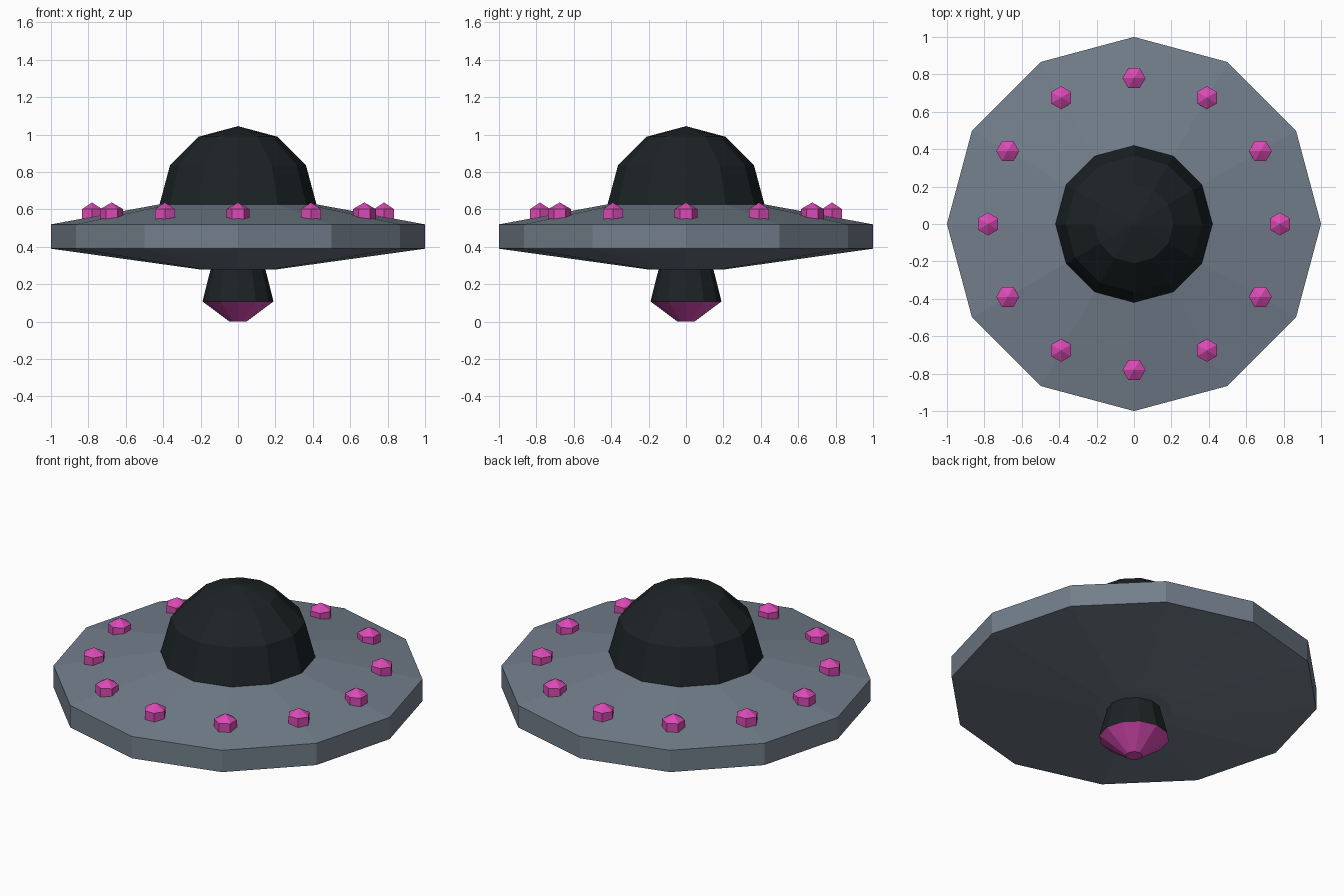
import bpy, bmesh, math
from mathutils import Matrix

if "Cube" in bpy.data.objects:
    bpy.data.objects.remove(bpy.data.objects["Cube"])

SIDES = 12


def material(name, color):
    m = bpy.data.materials.new(name)
    m.diffuse_color = (*color, 1)
    m.use_nodes = True
    m.node_tree.nodes["Principled BSDF"].inputs["Base Color"].default_value = m.diffuse_color
    return m


SLATE = material("slate", (0.17, 0.21, 0.26))
BLACK = material("black", (0.012, 0.017, 0.019))
PINK = material("pink", (0.70, 0.07, 0.46))


def finish(name, bm, mat):
    bmesh.ops.recalc_face_normals(bm, faces=bm.faces)
    me = bpy.data.meshes.new(name)
    bm.to_mesh(me)
    bm.free()
    me.materials.append(mat)
    ob = bpy.data.objects.new(name, me)
    bpy.context.collection.objects.link(ob)
    return ob


def lathe(name, profile, mat):
    """Turn (radius, z) points around z into a closed faceted solid."""
    bm = bmesh.new()
    rings = []
    for r, z in profile:
        n = SIDES if r > 0 else 1
        rings.append([bm.verts.new((r * math.cos(i * math.tau / SIDES),
                                    r * math.sin(i * math.tau / SIDES), z)) for i in range(n)])
    for a, b in zip(rings, rings[1:]):
        for i in range(SIDES):
            j = (i + 1) % SIDES
            corners = [a[i % len(a)], a[j % len(a)], b[j % len(b)], b[i % len(b)]]
            bm.faces.new(list(dict.fromkeys(corners)))
    for ring in (rings[0], rings[-1]):
        if len(ring) > 1:
            bm.faces.new(ring)
    return finish(name, bm, mat)


# Saucer body
lathe("saucer_hull", [(0.21, 0.28), (1, 0.39), (1, 0.52), (0.42, 0.627)], SLATE)

# Cockpit dome: faceted hemisphere
R = 0.42
lathe("cockpit_dome", [(R, 0.62)] + [(R * math.cos(math.radians(a)), 0.625 + R * math.sin(math.radians(a)))
                                     for a in (0, 30, 60)] + [(0, 1.045)], BLACK)

# Beam emitter and its glowing tip
lathe("emitter_housing", [(0.19, 0.108), (0.145, 0.285)], BLACK)
lathe("emitter_tip", [(0.045, 0.0), (0.19, 0.108)], PINK)

# Ring of rim lights, each turned to face outward
for k in range(SIDES):
    bm = bmesh.new()
    bmesh.ops.create_uvsphere(bm, u_segments=6, v_segments=3, radius=0.071)
    turn = Matrix.Rotation(k * math.tau / SIDES, 4, 'Z')
    bmesh.ops.transform(bm, matrix=turn @ Matrix.Translation((0.78, 0, 0.566)), verts=bm.verts)
    finish(f"rim_light_{k + 1}", bm, PINK)
